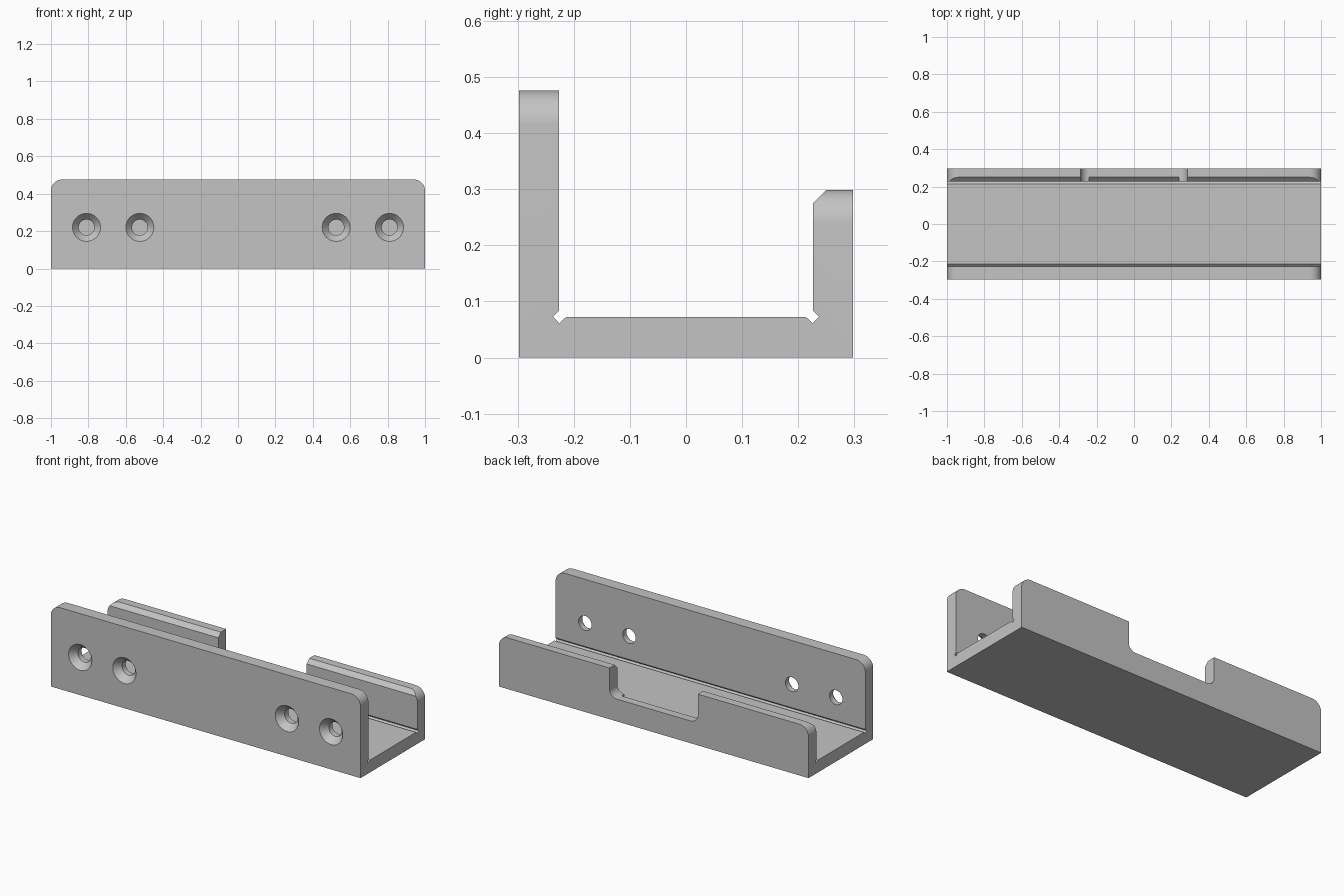
import bpy, bmesh, math
from mathutils import Vector

if "Cube" in bpy.data.objects:
    bpy.data.objects.remove(bpy.data.objects["Cube"])

grey = bpy.data.materials.new("light_grey")
grey.diffuse_color = (0.55, 0.55, 0.55, 1)
grey.use_nodes = True
grey.node_tree.nodes["Principled BSDF"].inputs["Base Color"].default_value = grey.diffuse_color


def make_object(name, bm):
    bmesh.ops.recalc_face_normals(bm, faces=bm.faces)
    mesh = bpy.data.meshes.new(name)
    bm.to_mesh(mesh)
    bm.free()
    mesh.materials.append(grey)
    obj = bpy.data.objects.new(name, mesh)
    bpy.context.collection.objects.link(obj)
    return obj


def prism(name, pts, axis, a, b):
    """Extrude a 2D outline along x (points are y, z) or y (points are x, z)."""
    bm = bmesh.new()
    if axis == "x":
        verts = [bm.verts.new((a, p, z)) for p, z in pts]
        step = Vector((b - a, 0, 0))
    else:
        verts = [bm.verts.new((p, a, z)) for p, z in pts]
        step = Vector((0, b - a, 0))
    face = bm.faces.new(verts)
    ext = bmesh.ops.extrude_face_region(bm, geom=[face], use_keep_orig=True)
    new = [v for v in ext["geom"] if isinstance(v, bmesh.types.BMVert)]
    bmesh.ops.translate(bm, verts=new, vec=step)
    return make_object(name, bm)


def arc(cx, cz, r, a0, a1, n=10):
    angles = [math.radians(a0 + (a1 - a0) * i / n) for i in range(n + 1)]
    return [(cx + r * math.cos(t), cz + r * math.sin(t)) for t in angles]


def lathe(name, x, z, rings, n=40):
    """Closed solid of revolution about a line parallel to y; rings are (y, radius)."""
    bm = bmesh.new()
    loops = [[bm.verts.new((x + r * math.cos(math.tau * i / n), y,
                            z + r * math.sin(math.tau * i / n)))
              for i in range(n)] for y, r in rings]
    for p, q in zip(loops, loops[1:]):
        for i in range(n):
            j = (i + 1) % n
            bm.faces.new((p[i], p[j], q[j], q[i]))
    bm.faces.new(loops[0])
    bm.faces.new(loops[-1])
    return make_object(name, bm)


# Channel section: tall front wall, base, short chamfered back wall, corner reliefs
W, I, T = 0.298, 0.226, 0.072
FRONT_H, BACK_H = 0.476, 0.299
section = [(-W, 0), (W, 0), (W, BACK_H), (0.25, BACK_H), (I, 0.275),
           (I, 0.084), (I + 0.011, 0.073), (I, 0.061), (I - 0.012, T),
           (-I + 0.012, T), (-I, 0.061), (-I - 0.011, 0.073), (-I, 0.084),
           (-I, FRONT_H), (-W, FRONT_H)]
bracket = prism("channel_bracket", section, "x", -1, 1)

cutters = []

# Rounded upper corners of both walls
R = 0.06
for wall, top, y0, y1 in (("front", FRONT_H, -0.4, -0.1), ("back", BACK_H, 0.1, 0.4)):
    for s in (-1, 1):
        pts = arc(1 - R, top - R, R, 0, 90)
        pts += [(1 - R, top + 0.05), (1.05, top + 0.05), (1.05, top - R)]
        cutters.append(prism(wall + "_corner_cutter", [(s * x, z) for x, z in pts],
                             "y", y0, y1))

# Notch in the back wall with rounded lower corners and chamfered inner floor edge
N, F, NR = 0.285, 0.13, 0.045
outline = (arc(-N + NR, F + NR, NR, 180, 270) + arc(N - NR, F + NR, NR, 270, 360)
           + [(N, 0.4), (-N, 0.4)])
cutters.append(prism("notch_cutter", outline, "y", 0.2, 0.4))
cutters.append(prism("notch_chamfer_cutter", [(0.21, 0.09), (0.26, 0.14), (0.21, 0.14)],
                     "x", -N + NR, N - NR))

# Countersunk screw holes in the front wall
for x in (-0.81, -0.525, 0.525, 0.81):
    cutters.append(lathe("screw_hole_cutter", x, 0.22,
                         [(-0.318, 0.0924), (-0.26, 0.042), (-0.19, 0.042)]))

for c in cutters:
    mod = bracket.modifiers.new(c.name, "BOOLEAN")
    mod.operation = "DIFFERENCE"
    mod.solver = "EXACT"
    mod.object = c
    c.hide_render = True

# Bake the cuts and drop the cutters
deps = bpy.context.evaluated_depsgraph_get()
baked = bpy.data.meshes.new_from_object(bracket.evaluated_get(deps))
bracket.modifiers.clear()
bracket.data = baked
baked.materials.clear()
baked.materials.append(grey)
for poly in baked.polygons:
    poly.material_index = 0
for c in cutters:
    bpy.data.objects.remove(c)

# Smooth the curved surfaces, keep the edges sharp
bpy.context.view_layer.objects.active = bracket
bracket.select_set(True)
bpy.ops.object.shade_smooth_by_angle(angle=math.radians(25))
